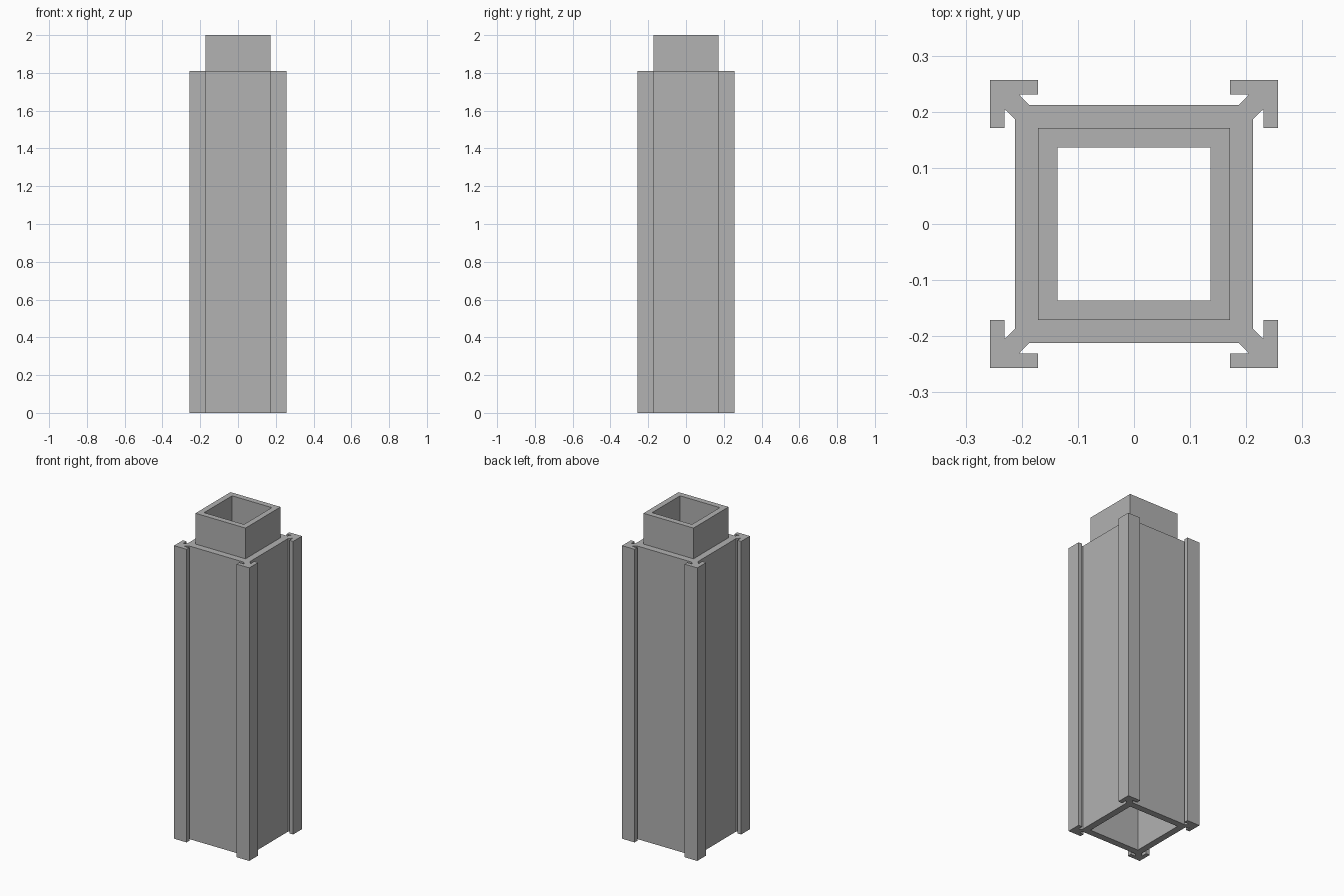
import bpy
import bmesh

cube = bpy.data.objects.get("Cube")
if cube:
    bpy.data.objects.remove(cube, do_unlink=True)

grey = bpy.data.materials.new("plain_grey")
grey.use_nodes = True
colour = (0.445, 0.445, 0.445, 1)
grey.diffuse_color = colour
grey.node_tree.nodes["Principled BSDF"].inputs["Base Color"].default_value = colour


def square(half):
    return [(half, half), (-half, half), (-half, -half), (half, -half)]


def four_corners(points):
    """Repeat a corner outline by quarter turns around the axis."""
    outline = []
    for _ in range(4):
        outline += points
        points = [(-y, x) for x, y in points]
    return outline


def hollow_prism(name, outer, inner, bottom, top):
    """Extrude an outline with a hole between two heights."""
    bm = bmesh.new()
    caps = {bottom: [], top: []}
    for loop in (outer, inner):
        low, high = [[bm.verts.new((x, y, z)) for x, y in loop] for z in (bottom, top)]
        for i in range(len(loop)):
            j = (i + 1) % len(loop)
            bm.faces.new((low[i], low[j], high[j], high[i]))
            caps[bottom].append(bm.edges.get((low[i], low[j])))
            caps[top].append(bm.edges.get((high[i], high[j])))
    for z, edges in caps.items():
        bmesh.ops.triangle_fill(bm, edges=edges, use_beauty=True,
                                normal=(0, 0, 1 if z == top else -1))
    bmesh.ops.recalc_face_normals(bm, faces=bm.faces)
    # Merge the cap triangles into clean flat faces
    bmesh.ops.dissolve_limit(bm, angle_limit=0.01, verts=bm.verts, edges=bm.edges)
    mesh = bpy.data.meshes.new(name)
    bm.to_mesh(mesh)
    bm.free()
    mesh.materials.append(grey)
    obj = bpy.data.objects.new(name, mesh)
    bpy.context.collection.objects.link(obj)
    return obj


# Half of one corner rail: wall, diagonal neck, hook and its tip
half_rail = [(0.212, 0.187), (0.231, 0.205), (0.231, 0.171), (0.257, 0.171)]
corner = half_rail + [(0.257, 0.257)] + [(y, x) for x, y in reversed(half_rail)]

# Square column with hooked corner rails and an open socket below
hollow_prism("column_with_corner_rails", four_corners(corner), square(0.171), 0, 1.81)

# Square tube standing out of the top
hollow_prism("top_connector_tube", square(0.171), square(0.136), 1.62, 2)
